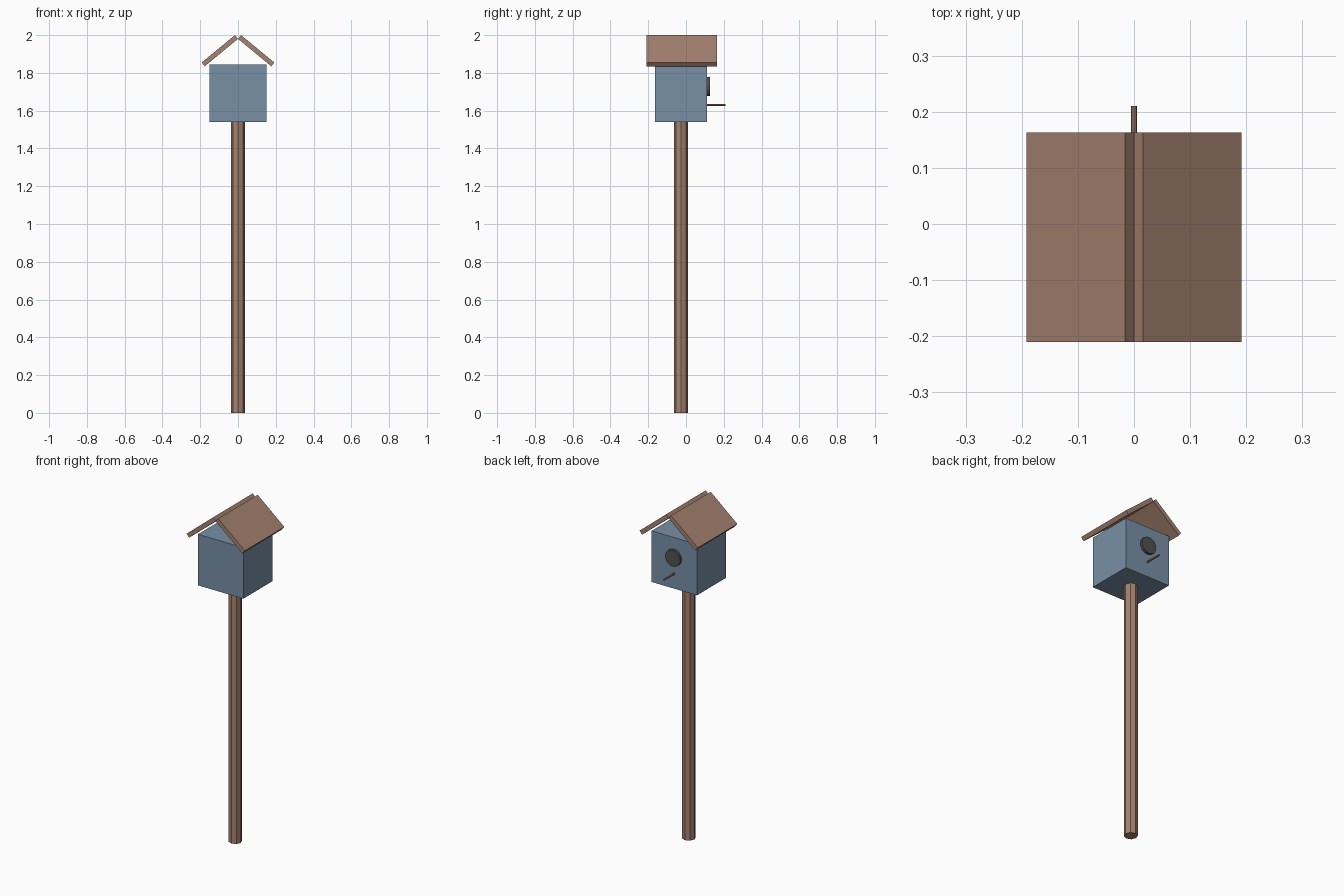
import bpy, bmesh, math
from mathutils import Matrix

if "Cube" in bpy.data.objects:
    bpy.data.objects.remove(bpy.data.objects["Cube"])


def material(name, color):
    m = bpy.data.materials.new(name)
    m.diffuse_color = (*color, 1)
    m.use_nodes = True
    m.node_tree.nodes["Principled BSDF"].inputs["Base Color"].default_value = m.diffuse_color
    return m


brown = material("brown_wood", (0.376, 0.223, 0.162))
blue = material("blue_paint", (0.188, 0.279, 0.381))
dark = material("dark_grey", (0.08, 0.08, 0.078))


def add_object(name, bm, mat):
    bmesh.ops.recalc_face_normals(bm, faces=bm.faces)
    mesh = bpy.data.meshes.new(name)
    bm.to_mesh(mesh)
    bm.free()
    mesh.materials.append(mat)
    ob = bpy.data.objects.new(name, mesh)
    bpy.context.collection.objects.link(ob)
    return ob


def prism(name, outline, y0, y1, mat):
    """Extrude an (x, z) outline from y0 to y1."""
    bm = bmesh.new()
    face = bm.faces.new([bm.verts.new((x, y0, z)) for x, z in outline])
    ext = bmesh.ops.extrude_face_region(bm, geom=[face])
    verts = [v for v in ext["geom"] if isinstance(v, bmesh.types.BMVert)]
    bmesh.ops.translate(bm, verts=verts, vec=(0, y1 - y0, 0))
    return add_object(name, bm, mat)


def circle(radius, z, sides):
    return [(radius * math.cos(2 * math.pi * i / sides),
             z + radius * math.sin(2 * math.pi * i / sides)) for i in range(sides)]


# Octagonal post
bm = bmesh.new()
bmesh.ops.create_cone(bm, cap_ends=True, segments=8, radius1=0.037, radius2=0.037,
                      depth=1.545, matrix=Matrix.Translation((0, -0.026, 0.7725)))
add_object("post", bm, brown)

# House box
prism("house_box", [(-0.15, 1.54), (0.15, 1.54), (0.15, 1.845), (-0.15, 1.845)],
      -0.164, 0.111, blue)

# Two roof boards meeting at their lower inner edges
for side, name in ((-1, "roof_left"), (1, "roof_right")):
    outline = [(0.0, 1.98), (0.016, 2.0), (0.192, 1.855), (0.176, 1.835)]
    prism(name, [(side * x, z) for x, z in outline], -0.21, 0.163, brown)

# Entrance disc and perch on the back wall
prism("entrance_hole", circle(0.05, 1.727, 16), 0.105, 0.126, dark)
prism("perch", circle(0.0055, 1.63, 8), 0.105, 0.21, brown)
